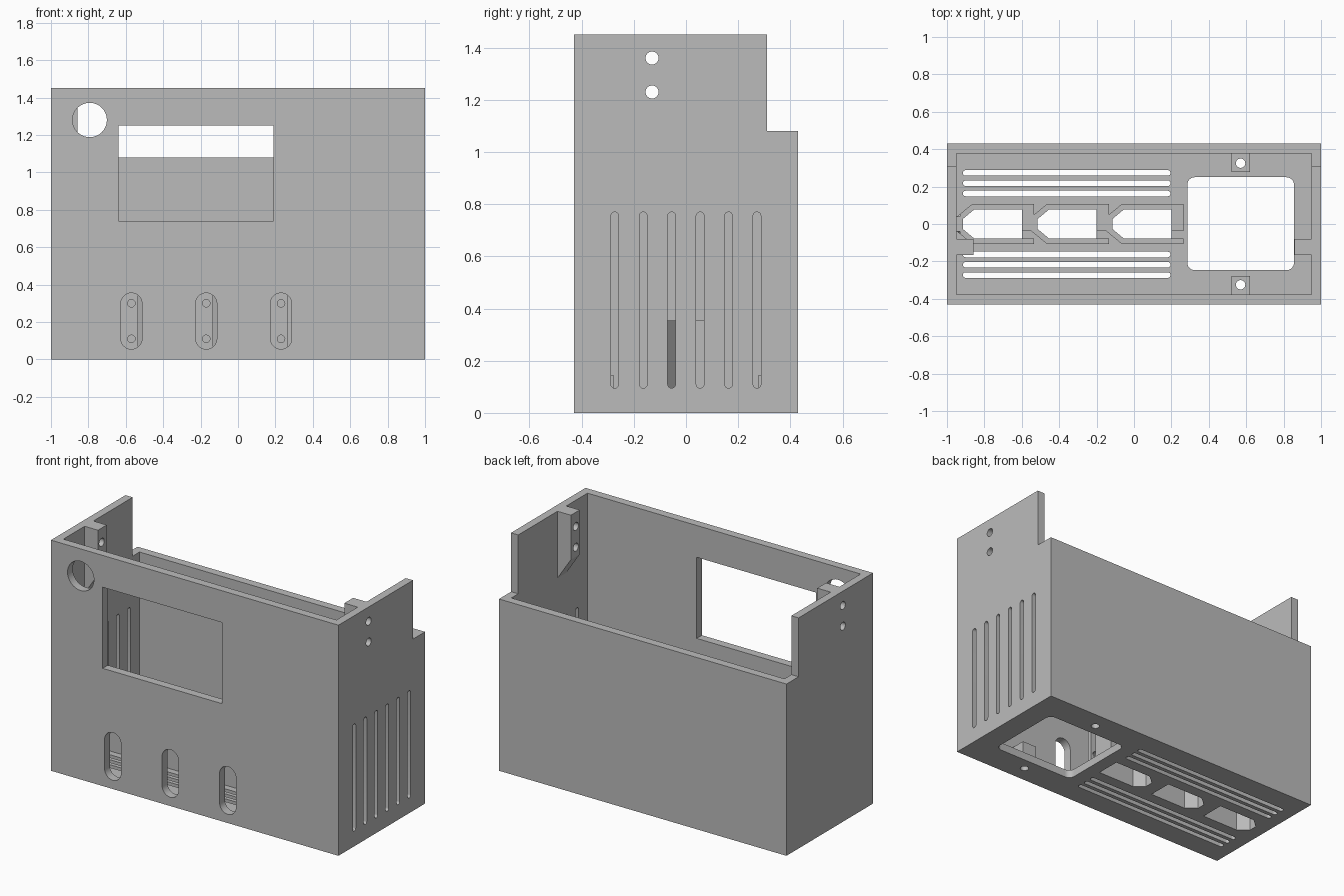
import bpy, bmesh, math

if "Cube" in bpy.data.objects:
    bpy.data.objects.remove(bpy.data.objects["Cube"])

grey = bpy.data.materials.new("plain grey")
grey.use_nodes = True
COLOUR = (0.5, 0.5, 0.5, 1)
grey.diffuse_color = COLOUR
grey.node_tree.nodes["Principled BSDF"].inputs["Base Color"].default_value = COLOUR

PLACE = {"x": lambda u, v, w: (w, u, v),
         "y": lambda u, v, w: (u, w, v),
         "z": lambda u, v, w: (u, v, w)}


def prism(name, profile, axis, lo, hi):
    """Extrude a 2D profile along an axis from lo to hi."""
    bm = bmesh.new()
    rings = [[bm.verts.new(PLACE[axis](u, v, w)) for u, v in profile] for w in (lo, hi)]
    n = len(profile)
    for ring in rings:
        bm.faces.new(ring)
    for i in range(n):
        j = (i + 1) % n
        bm.faces.new((rings[0][i], rings[0][j], rings[1][j], rings[1][i]))
    bmesh.ops.recalc_face_normals(bm, faces=bm.faces)
    mesh = bpy.data.meshes.new(name)
    bm.to_mesh(mesh)
    bm.free()
    mesh.materials.append(grey)
    obj = bpy.data.objects.new(name, mesh)
    bpy.context.collection.objects.link(obj)
    return obj


def rect(u0, u1, v0, v1):
    return [(u0, v0), (u1, v0), (u1, v1), (u0, v1)]


def rounded(u0, u1, v0, v1, r, steps=8):
    """Rectangle with round corners; also gives slots and circles."""
    pts = []
    corners = [(u1 - r, v1 - r), (u0 + r, v1 - r), (u0 + r, v0 + r), (u1 - r, v0 + r)]
    for k, (cu, cv) in enumerate(corners):
        for s in range(steps + 1):
            a = (k + s / steps) * math.pi / 2
            p = (cu + r * math.cos(a), cv + r * math.sin(a))
            if not pts or math.dist(p, pts[-1]) > 1e-5:
                pts.append(p)
    if math.dist(pts[0], pts[-1]) < 1e-5:
        pts.pop()
    return pts


def circle(u, v, r):
    return rounded(u - r, u + r, v - r, v + r, r)


def combine(tool, operation):
    mod = body.modifiers.new(tool.name, "BOOLEAN")
    mod.operation, mod.solver, mod.object = operation, "EXACT", tool
    bpy.context.view_layer.objects.active = body
    bpy.ops.object.modifier_apply(modifier=mod.name)
    bpy.data.objects.remove(tool)


def add(*args):
    combine(prism("added_part", *args), "UNION")


def cut(*args):
    combine(prism("cutter", *args), "DIFFERENCE")


# Outer case with stepped sides, hollowed from the top
step = [(-0.43, 0), (0.43, 0), (0.43, 1.08), (0.31, 1.08), (0.31, 1.45), (-0.43, 1.45)]
body = prism("enclosure", step, "x", -1, 1)
cut(rect(-0.95, 0.95, -0.378, 0.378), "z", 0.05, 2)

# Gusseted mounts inside both side walls, drilled through
for s in (-1, 1):
    gusset = [(s * x, z) for x, z in ((0.97, 1.0), (0.95, 1.03), (0.857, 1.17), (0.857, 1.45), (0.97, 1.45))]
    add(gusset, "y", -0.167, -0.08)
for z in (1.23, 1.36):
    cut(circle(-0.13, z, 0.025), "x", -1.1, 1.1)

# Screw bosses on the floor
for s in (-1, 1):
    lo, hi = sorted((s * 0.278, s * 0.4))
    add(rect(0.52, 0.62, lo, hi), "z", 0.02, 0.145)
    cut(circle(0.57, s * 0.325, 0.025), "z", -0.1, 0.3)


# Three pointed socket holders
def pointed(x0, xs, x1, tip, half, dx):
    return [(x + dx, y) for x, y in ((x0, tip), (x0, -tip), (xs, -half), (x1, -half), (x1, half), (xs, half))]


offsets = [0, 0.4, 0.8]
for dx in offsets:
    add(pointed(-0.95, -0.865, -0.535, 0.037, 0.107, dx), "z", 0.02, 0.355)
    cut(rect(-0.62 + dx, -0.5 + dx, -0.077, -0.038), "z", 0.05, 0.5)
for dx in offsets:
    cut(pointed(-0.915, -0.855, -0.6, 0.027, 0.077, dx), "z", -0.1, 0.5)
    for z in (0.11, 0.3):
        cut(circle(-0.57 + dx, z, 0.02), "y", -0.2, 0.06)
    # Access slot in the front wall
    cut(rounded(-0.627 + dx, -0.513 + dx, 0.055, 0.355, 0.057), "y", -0.5, -0.3)

# Floor opening and vents
cut(rounded(0.285, 0.855, -0.247, 0.25, 0.04), "z", -0.1, 0.06)
for y in (0.163, 0.218, 0.273):
    for s in (-1, 1):
        cut(rounded(-0.915, 0.195, s * y - 0.015, s * y + 0.015, 0.015, 4), "z", -0.1, 0.06)

# Side vents: open on the left side, closed by a bare skin on the right
for k in range(6):
    y = -0.273 + k * 0.109
    slot = rounded(y - 0.015, y + 0.015, 0.095, 0.77, 0.015, 4)
    cut(slot, "x", 0.93, 1.1)
    cut(slot, "x", -0.9995, -0.93)

# Front window and round hole
cut(rect(-0.64, 0.19, 0.74, 1.25), "y", -0.5, -0.3)
cut(circle(-0.793, 1.28, 0.092), "y", -0.5, -0.3)

# Leave the closed vents with a single outer skin
bm = bmesh.new()
bm.from_mesh(body.data)
inner = [f for f in bm.faces if f.normal.x > 0.9 and f.calc_center_median().x < -0.99]
bmesh.ops.delete(bm, geom=inner, context="FACES_ONLY")
bm.to_mesh(body.data)
bm.free()

bpy.ops.object.select_all(action="DESELECT")
body.select_set(True)
bpy.context.view_layer.objects.active = body
bpy.ops.object.shade_smooth_by_angle(angle=math.radians(30))
